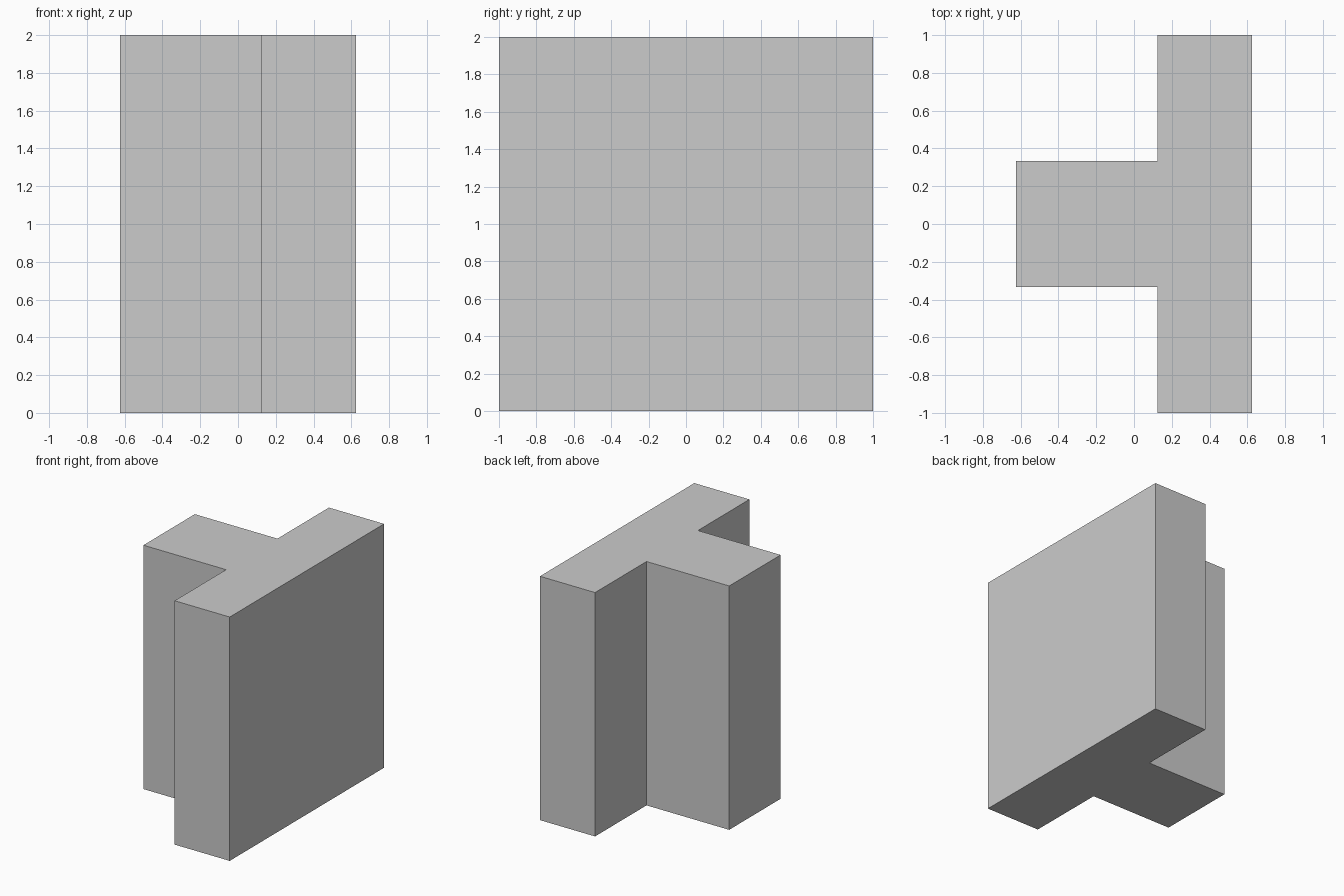
import bpy
import bmesh

if "Cube" in bpy.data.objects:
    bpy.data.objects.remove(bpy.data.objects["Cube"])

HEIGHT = 2.0

# Half of the T-shaped outline (y >= 0), from stem end to flange face
half = [(-0.625, 0.333), (0.125, 0.333), (0.125, 1.0), (0.625, 1.0)]
outline = half + [(x, -y) for x, y in reversed(half)]

# T-shaped block: outline extruded straight up
bm = bmesh.new()
base = bm.faces.new([bm.verts.new((x, y, 0)) for x, y in outline])
result = bmesh.ops.extrude_face_region(bm, geom=[base], use_keep_orig=True)
top = [v for v in result["geom"] if isinstance(v, bmesh.types.BMVert)]
bmesh.ops.translate(bm, verts=top, vec=(0, 0, HEIGHT))
bmesh.ops.recalc_face_normals(bm, faces=bm.faces)

mesh = bpy.data.meshes.new("t_block")
bm.to_mesh(mesh)
bm.free()
bpy.context.collection.objects.link(bpy.data.objects.new("t_block", mesh))
